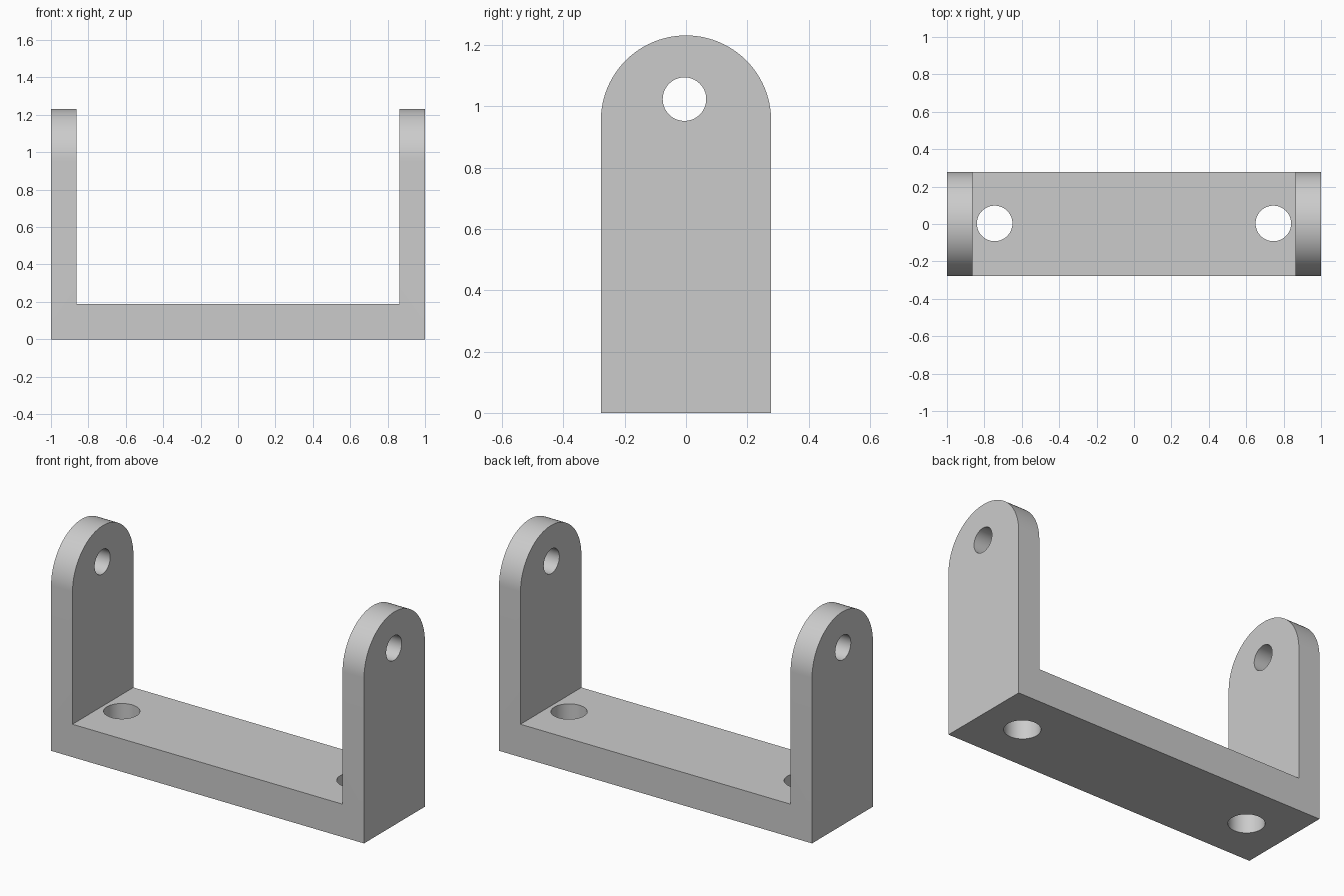
import bpy
import bmesh
from math import cos, sin, pi, radians
from mathutils import Matrix, Vector

default = bpy.data.objects.get("Cube")
if default:
    bpy.data.objects.remove(default, do_unlink=True)

# Main dimensions
HALF_LENGTH = 1.0
INNER = 0.863
FLOOR = 0.19
RADIUS = 0.278
HEIGHT = 1.232

grey = bpy.data.materials.new("plain grey")
grey.use_nodes = True
colour = (0.6, 0.6, 0.6, 1)
grey.diffuse_color = colour
grey.node_tree.nodes["Principled BSDF"].inputs["Base Color"].default_value = colour


def prism(name, outline, start, travel):
    """Extrude a closed outline of 3D points along a vector."""
    bm = bmesh.new()
    face = bm.faces.new([bm.verts.new(Vector(p) + Vector(start)) for p in outline])
    grown = bmesh.ops.extrude_face_region(bm, geom=[face])
    moved = [v for v in grown["geom"] if isinstance(v, bmesh.types.BMVert)]
    bmesh.ops.translate(bm, verts=moved, vec=travel)
    bmesh.ops.recalc_face_normals(bm, faces=bm.faces)
    mesh = bpy.data.meshes.new(name)
    bm.to_mesh(mesh)
    bm.free()
    obj = bpy.data.objects.new(name, mesh)
    bpy.context.collection.objects.link(obj)
    mesh.materials.append(grey)
    return obj


def circle(radius, axis):
    """Points of a circle around the x or z axis."""
    turn = Matrix.Rotation(pi / 2, 3, "Y") if axis == "x" else Matrix.Identity(3)
    return [turn @ Vector((radius * cos(a), radius * sin(a), 0))
            for a in (2 * pi * i / 64 for i in range(64))]


def combine(target, tool, operation):
    """Apply a boolean and discard the tool."""
    tool.hide_render = True
    mod = target.modifiers.new("cut", "BOOLEAN")
    mod.object, mod.operation, mod.solver = tool, operation, "EXACT"
    bpy.context.view_layer.objects.active = target
    bpy.ops.object.modifier_apply(modifier=mod.name)
    bpy.data.objects.remove(tool, do_unlink=True)


# U-shaped body: floor and two upright arms
left_half = [(INNER, FLOOR), (INNER, HEIGHT + 0.1), (HALF_LENGTH, HEIGHT + 0.1), (HALF_LENGTH, 0)]
u_outline = left_half + [(-x, z) for x, z in reversed(left_half)]
bracket = prism("bracket", [(x, 0, z) for x, z in u_outline], (0, -0.5, 0), (0, 1, 0))

# Rounded arm tops, trimmed from the side outline
centre = HEIGHT - RADIUS
arch = [(0, RADIUS * cos(pi * i / 48), centre + RADIUS * sin(pi * i / 48)) for i in range(49)]
side_outline = arch + [(0, -RADIUS, -0.2), (0, RADIUS, -0.2)]
combine(bracket, prism("side_trim", side_outline, (-1.5, 0, 0), (3, 0, 0)), "INTERSECT")

# Pivot holes through the arms
combine(bracket, prism("pivot_hole", circle(0.071, "x"), (-1.5, -0.005, 1.024), (3, 0, 0)), "DIFFERENCE")

# Mounting holes through the floor
for side in (-1, 1):
    hole = prism("mounting_hole", circle(0.095, "z"), (side * 0.745, 0.003, -0.2), (0, 0, 0.6))
    combine(bracket, hole, "DIFFERENCE")

# Smooth curves, sharp edges
bpy.ops.object.select_all(action="DESELECT")
bracket.select_set(True)
bpy.context.view_layer.objects.active = bracket
bpy.ops.object.shade_smooth_by_angle(angle=radians(30))
